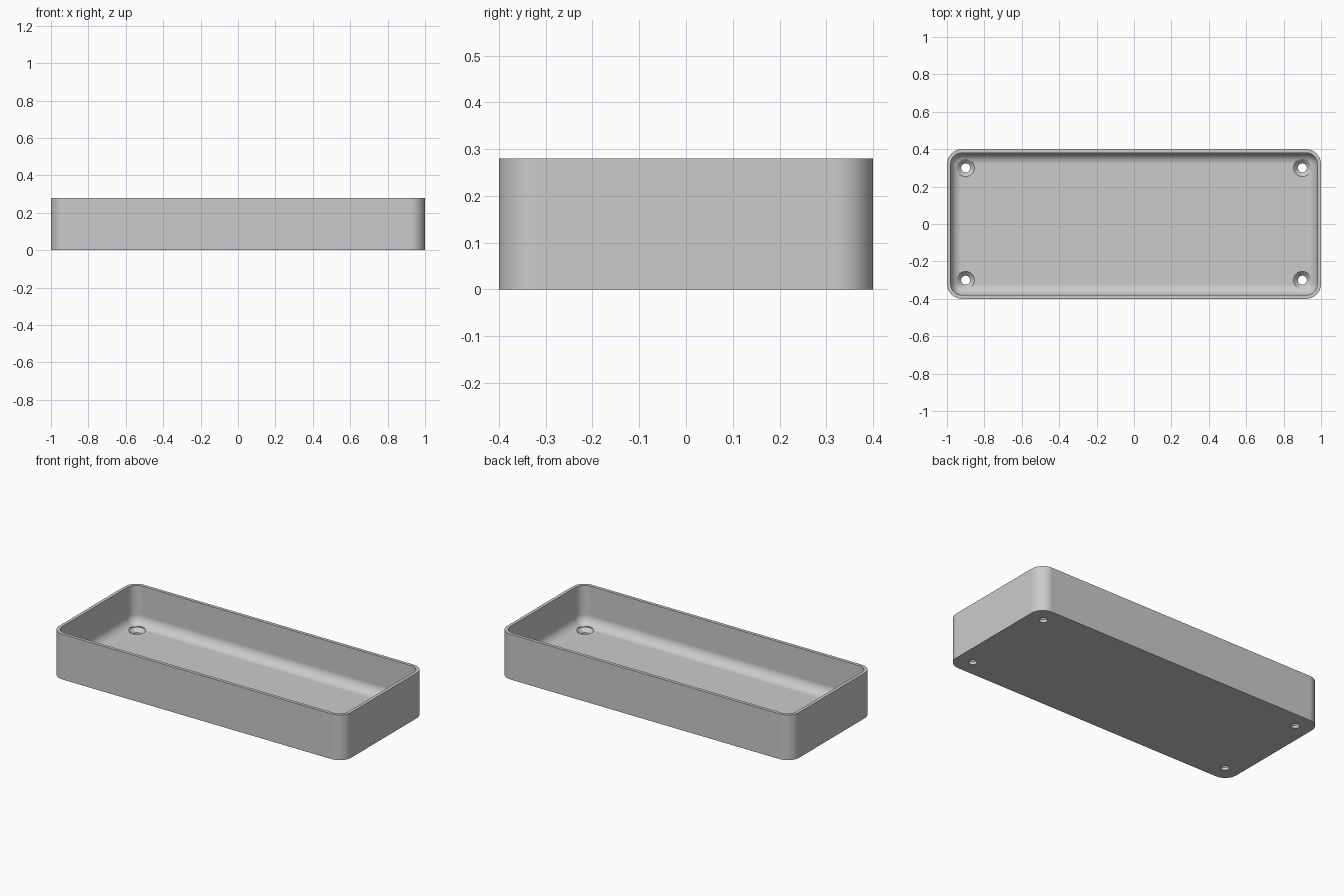
import bpy
import bmesh
from math import cos, sin, pi, radians

old = bpy.data.objects.get("Cube")
if old:
    bpy.data.objects.remove(old, do_unlink=True)

HALF_X, HALF_Y, HEIGHT = 1.0, 0.4, 0.28
CORNER, WALL, FLOOR = 0.08, 0.02, 0.04
FILLET = CORNER - WALL
STEPS = 10

grey = bpy.data.materials.new("plain grey")
grey.use_nodes = True
colour = (0.6, 0.6, 0.6, 1)
grey.diffuse_color = colour
grey.node_tree.nodes["Principled BSDF"].inputs["Base Color"].default_value = colour


def make_object(name, bm):
    bmesh.ops.remove_doubles(bm, verts=bm.verts, dist=0.0001)
    bmesh.ops.recalc_face_normals(bm, faces=bm.faces)
    mesh = bpy.data.meshes.new(name)
    bm.to_mesh(mesh)
    bm.free()
    mesh.materials.append(grey)
    obj = bpy.data.objects.new(name, mesh)
    bpy.context.collection.objects.link(obj)
    return obj


def loft(bm, rings):
    """Skin closed rings of points and cap both ends."""
    loops = [[bm.verts.new(p) for p in ring] for ring in rings]
    for a, b in zip(loops, loops[1:]):
        for i in range(len(a)):
            j = (i + 1) % len(a)
            bm.faces.new((a[i], a[j], b[j], b[i]))
    bm.faces.new(loops[0])
    bm.faces.new(loops[-1])


def rounded_ring(inset, z):
    """Rounded rectangle, inset from the outer outline."""
    radius = max(CORNER - inset, 0)
    points = []
    for quarter, (sx, sy) in enumerate(((1, 1), (-1, 1), (-1, -1), (1, -1))):
        for k in range(STEPS + 1):
            a = (quarter + k / STEPS) * pi / 2
            points.append((sx * (HALF_X - CORNER) + radius * cos(a),
                           sy * (HALF_Y - CORNER) + radius * sin(a), z))
    return points


# Tray shell: outer wall, rim, inner wall, rounded inside edge, floor
section = [(0, 0), (0, HEIGHT), (WALL, HEIGHT)]
for k in range(STEPS + 1):
    a = k / STEPS * pi / 2
    section.append((CORNER - FILLET * cos(a), FLOOR + FILLET * (1 - sin(a))))
bm = bmesh.new()
loft(bm, [rounded_ring(inset, z) for inset, z in section])
tray = make_object("tray", bm)

# Countersunk screw holes near the four corners
bm = bmesh.new()
hole = [(0.024, -0.05), (0.024, 0.017), (0.047, 0.04), (0.047, 0.08)]
for sx in (-1, 1):
    for sy in (-1, 1):
        loft(bm, [[(sx * 0.9 + r * cos(i * pi / 16), sy * 0.3 + r * sin(i * pi / 16), z)
                   for i in range(32)] for r, z in hole])
cutter = make_object("screw_hole_cutter", bm)
cutter.hide_render = True

bpy.ops.object.select_all(action='DESELECT')
bpy.context.view_layer.objects.active = tray
tray.select_set(True)
cut = tray.modifiers.new("screw holes", 'BOOLEAN')
cut.operation = 'DIFFERENCE'
cut.solver = 'EXACT'
cut.object = cutter
bpy.ops.object.modifier_apply(modifier=cut.name)
bpy.data.objects.remove(cutter, do_unlink=True)

# Smooth corners with crisp rim and flat floor
bpy.ops.object.shade_smooth_by_angle(angle=radians(30))
flat = tray.modifiers.new("even shading", 'WEIGHTED_NORMAL')
flat.keep_sharp = True
